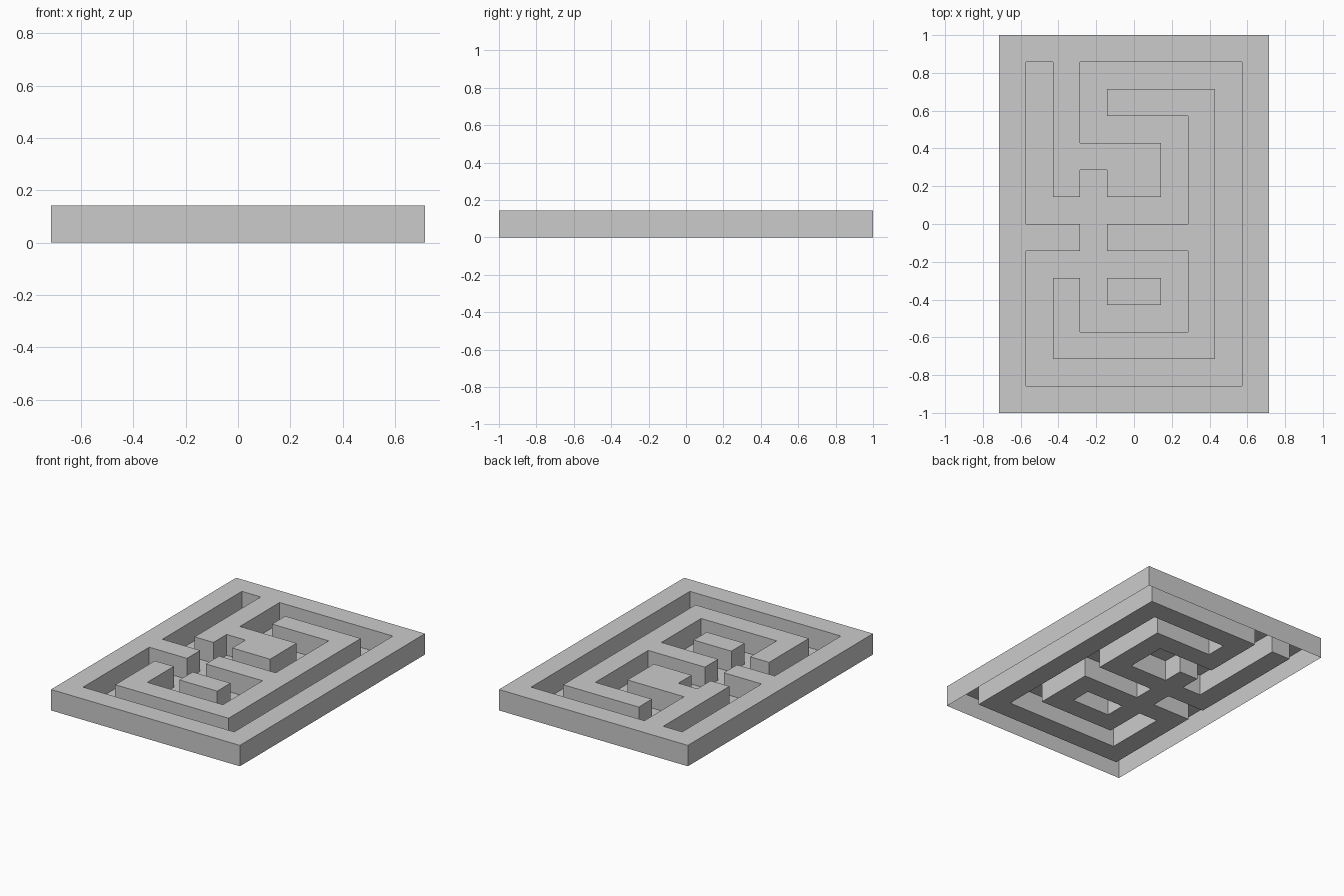
import bpy, bmesh

if "Cube" in bpy.data.objects:
    bpy.data.objects.remove(bpy.data.objects["Cube"])

# Plan of the sunken path inside the frame ('.' = path floor, '#' = raised wall)
PLAN = [
    ".#......",
    ".#.####.",
    ".#....#.",
    ".####.#.",
    ".#.##.#.",
    "......#.",
    "##.####.",
    "......#.",
    ".#.##.#.",
    ".#....#.",
    ".######.",
    "........",
]
U = 1 / 7  # cell size, also the wall height

# Surround the plan with a one-cell frame
rows = ["#" * 10] + ["#" + r + "#" for r in PLAN] + ["#" * 10]
NX, NY = 10, 14


def is_wall(i, j):
    """None outside the block, otherwise True for a raised cell."""
    if 0 <= i < NX and 0 <= j < NY:
        return rows[NY - 1 - j][i] == "#"
    return None


bm = bmesh.new()
cache = {}


def vert(i, j, k):
    if (i, j, k) not in cache:
        cache[i, j, k] = bm.verts.new(((i - NX / 2) * U, (j - NY / 2) * U, k * U))
    return cache[i, j, k]


for i in range(NX):
    for j in range(NY):
        wall = is_wall(i, j)
        ring = [(i, j), (i + 1, j), (i + 1, j + 1), (i, j + 1)]
        # Wall top or path floor (the underside of the walls is open)
        bm.faces.new([vert(a, b, int(wall)) for a, b in ring])
        if not wall:
            continue
        # Vertical sides towards the path and the outside
        for n, (di, dj) in enumerate([(0, -1), (1, 0), (0, 1), (-1, 0)]):
            if not is_wall(i + di, j + dj):
                p, q = ring[n], ring[(n + 1) % 4]
                bm.faces.new([vert(*p, 0), vert(*q, 0), vert(*q, 1), vert(*p, 1)])

# Merge the coplanar cells into large flat faces
bmesh.ops.dissolve_limit(bm, angle_limit=0.01, verts=bm.verts[:], edges=bm.edges[:])

mesh = bpy.data.meshes.new("maze_block")
bm.to_mesh(mesh)
bm.free()
bpy.context.collection.objects.link(bpy.data.objects.new("maze_block", mesh))
